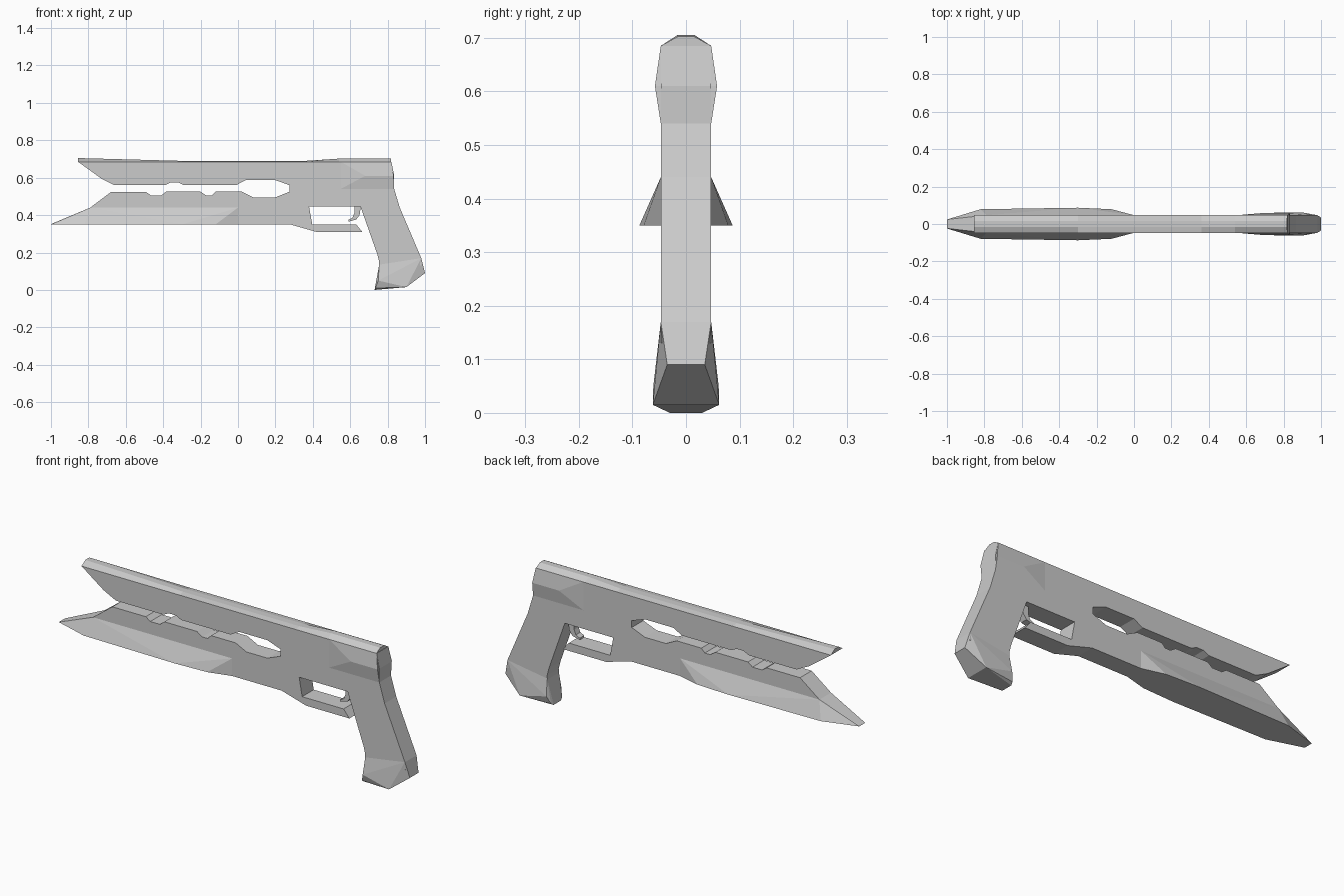
import bpy, bmesh

if "Cube" in bpy.data.objects:
    bpy.data.objects.remove(bpy.data.objects["Cube"])


def finish(name, bm):
    bmesh.ops.recalc_face_normals(bm, faces=bm.faces)
    mesh = bpy.data.meshes.new(name)
    bm.to_mesh(mesh)
    bm.free()
    obj = bpy.data.objects.new(name, mesh)
    bpy.context.collection.objects.link(obj)
    return obj


def slab(name, outline, half):
    """Extrude an x-z outline symmetrically about y = 0."""
    bm = bmesh.new()
    face = bm.faces.new([bm.verts.new((x, -half, z)) for x, z in outline])
    new = bmesh.ops.extrude_face_region(bm, geom=[face])["geom"]
    verts = [g for g in new if isinstance(g, bmesh.types.BMVert)]
    bmesh.ops.translate(bm, verts=verts, vec=(0, 2 * half, 0))
    return finish(name, bm)


def hull(name, points):
    """Convex faceted solid from (x, z, half width) points mirrored in y."""
    bm = bmesh.new()
    for x, z, w in points:
        for s in (-1, 1):
            bm.verts.new((x, s * w, z))
    bmesh.ops.convex_hull(bm, input=bm.verts)
    bmesh.ops.dissolve_limit(bm, angle_limit=0.01, verts=bm.verts, edges=bm.edges)
    return finish(name, bm)


def loft(name, sections):
    """Join equal-length rings of points and cap the ends."""
    bm = bmesh.new()
    rings = [[bm.verts.new(p) for p in s] for s in sections]
    n = len(rings[0])
    for a, b in zip(rings, rings[1:]):
        for i in range(n):
            j = (i + 1) % n
            bm.faces.new((a[i], a[j], b[j], b[i]))
    bm.faces.new(rings[0])
    bm.faces.new(rings[-1])
    return finish(name, bm)


# Flat frame: barrel slot, trigger guard and grip in one profile
frame_back = [(-.855, .685), (.82, .685), (.835, .61), (.835, .54), (.865, .44),
              (.98, .17), (.98, .13), (.754, .13), (.755, .15), (.745, .19),
              (.655, .445)]
guard = [(.38, .445), (.397, .35), (.632, .35), (.665, .31), (.42, .31),
         (.28, .35), (-.02, .35), (-.02, .44), (-.79, .44)]
slot_low = [(-.68, .523), (-.49, .523), (-.465, .505), (-.41, .505), (-.385, .525),
            (-.2, .525), (-.17, .505), (-.14, .505), (-.12, .525), (.02, .525),
            (.08, .495), (.2, .495), (.275, .525)]
slot_high = [(.275, .56), (.2, .587), (.04, .587), (-.01, .56), (-.29, .56),
             (-.32, .575), (-.36, .575), (-.39, .56), (-.66, .56), (-.73, .595)]
slab("frame", frame_back + guard + slot_low + slot_high, .047)

# Chamfered rail along the top
rail = [(-.855, .705), (-.3, .69), (.36, .69), (.54, .702), (.818, .702)]
loft("top_rail", [[(x, -.047, .685), (x, -.016, z), (x, .016, z), (x, .047, .685)]
                  for x, z in rail])

# Flared lower barrel with pointed nose
hull("lower_barrel", [
    (-1, .35, .024), (-.82, .35, .079), (-.65, .35, .081), (-.3, .35, .087),
    (-.12, .35, .079), (0, .35, .047), (-.995, .354, .02), (-.79, .44, .047),
    (0, .44, .047)])

# Swollen rear of the receiver
hull("rear_swell", [
    (.55, .685, .047), (.55, .54, .047), (.68, .61, .058), (.832, .61, .058),
    (.82, .685, .047), (.835, .54, .047)])

# Faceted grip foot
hull("grip_foot", [
    (.755, .135, .047), (.98, .17, .047), (1, .09, .035), (.9, .015, .062),
    (.75, .05, .061), (.735, .01, .045), (.73, 0, .03)])

# Curved trigger
slab("trigger", [(.657, .448), (.65, .40), (.632, .376), (.59, .365), (.59, .375),
                 (.612, .386), (.622, .41), (.622, .448)], .018)
